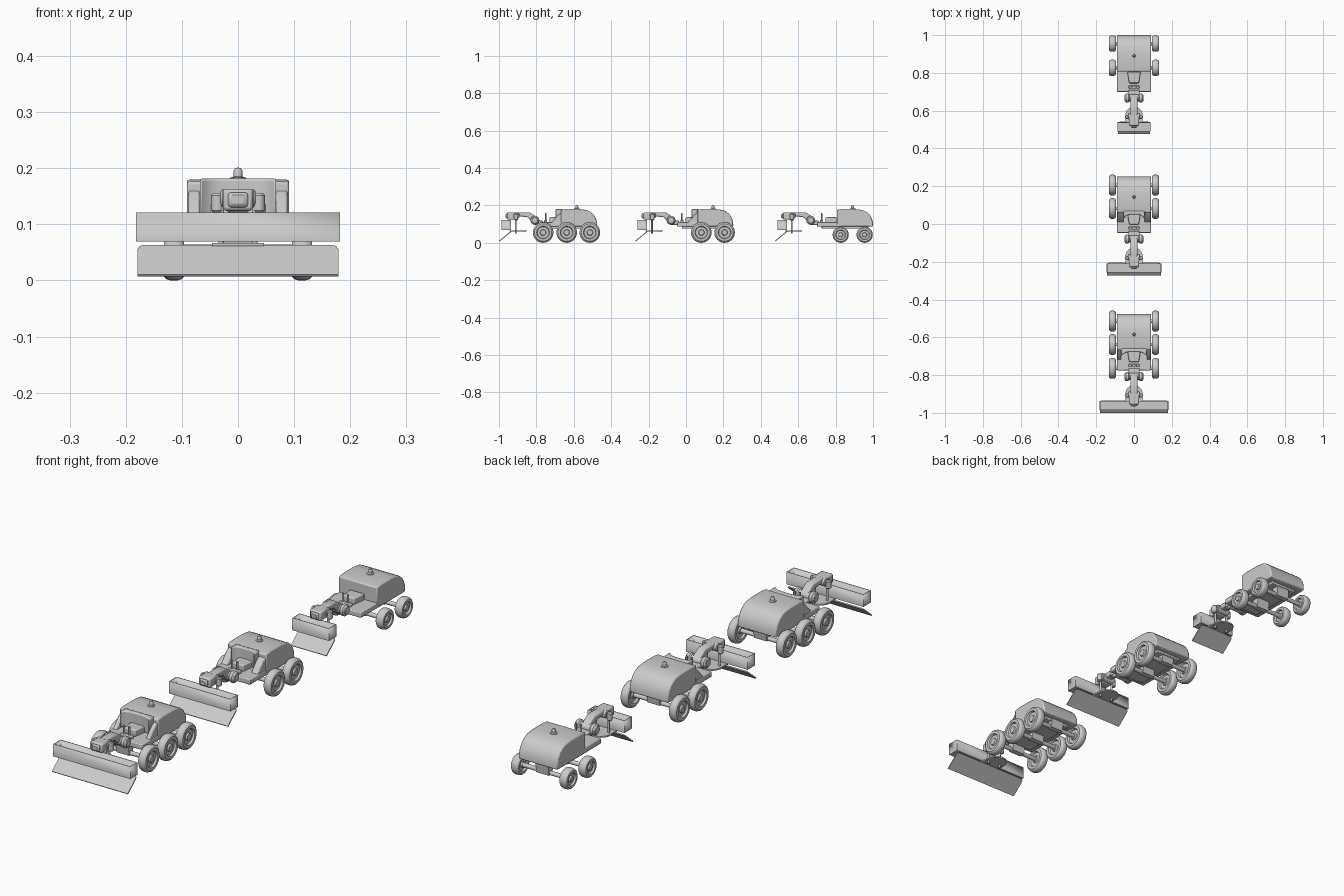
import bpy, bmesh, math
from mathutils import Matrix, Vector

if "Cube" in bpy.data.objects:
    bpy.data.objects.remove(bpy.data.objects["Cube"])

PI = math.pi


def finish(bm, name, bevel=0, seg=2, angle=35):
    bmesh.ops.recalc_face_normals(bm, faces=bm.faces)
    me = bpy.data.meshes.new(name)
    bm.to_mesh(me)
    bm.free()
    ob = bpy.data.objects.new(name, me)
    bpy.context.collection.objects.link(ob)
    ob.location.y = OFFSET
    if bevel:
        m = ob.modifiers.new("bevel", 'BEVEL')
        m.width, m.segments = bevel, seg
        m.limit_method, m.angle_limit = 'ANGLE', math.radians(40)
    bpy.ops.object.select_all(action='DESELECT')
    ob.select_set(True)
    bpy.context.view_layer.objects.active = ob
    bpy.ops.object.shade_smooth_by_angle(angle=math.radians(angle))
    return ob


def box(name, x0, x1, y0, y1, z0, z1, bevel=0, open_top=False):
    bm = bmesh.new()
    c = Vector(((x0 + x1) / 2, (y0 + y1) / 2, (z0 + z1) / 2))
    bmesh.ops.create_cube(bm, size=1, matrix=Matrix.Translation(c) @
                          Matrix.Diagonal((x1 - x0, y1 - y0, z1 - z0, 1)))
    if open_top:
        bm.normal_update()
        bmesh.ops.delete(bm, geom=[f for f in bm.faces if f.normal.z > .9], context='FACES')
    return finish(bm, name, bevel)


def prism(name, outline, depth, mat, bevel=0):
    """Outline in the local xy plane, extruded along local z both ways."""
    bm = bmesh.new()
    f = bm.faces.new([bm.verts.new((a, b, -depth / 2)) for a, b in outline])
    r = bmesh.ops.extrude_face_region(bm, geom=[f])
    bmesh.ops.translate(bm, vec=(0, 0, depth),
                        verts=[v for v in r['geom'] if isinstance(v, bmesh.types.BMVert)])
    bm.transform(mat)
    return finish(bm, name, bevel)


def side(name, outline, x0, x1, bevel=0):
    """Side-view (y, z) outline extruded across x."""
    m = Matrix(((0, 0, 1, (x0 + x1) / 2), (1, 0, 0, 0), (0, 1, 0, 0), (0, 0, 0, 1)))
    return prism(name, outline, x1 - x0, m, bevel)


def lathe(name, profile, loc, axis='Z', n=32):
    """Profile of (radius, height) pairs turned round an axis."""
    bm = bmesh.new()
    rings = []
    for r, h in profile:
        rings.append([bm.verts.new((r * math.cos(2 * PI * i / n), r * math.sin(2 * PI * i / n), h))
                      for i in range(n)])
    for a, b in zip(rings, rings[1:]):
        for i in range(n):
            bm.faces.new((a[i], a[(i + 1) % n], b[(i + 1) % n], b[i]))
    bm.faces.new(rings[0])
    bm.faces.new(rings[-1])
    rot = {'Z': Matrix(), 'X': Matrix.Rotation(PI / 2, 4, 'Y'), 'Y': Matrix.Rotation(-PI / 2, 4, 'X')}[axis]
    bm.transform(Matrix.Translation(loc) @ rot)
    return finish(bm, name)


def drum(name, r, length, loc, axis='X', c=.003, n=32):
    h = length / 2
    return lathe(name, [(r - c, -h), (r, -h + c), (r, h - c), (r - c, h)], loc, axis, n)


def rover(offset, tag, blade_w, axles, wheel_r, seat_w):
    global OFFSET
    OFFSET = offset

    # Wheels with dished hubs, and axles
    for k, y in enumerate(axles):
        drum(f"{tag}_axle_{k}", .009, .22, (0, y, wheel_r))
        side(f"{tag}_axle_hanger_{k}", [(y - .012, wheel_r - .008), (y + .012, wheel_r - .008),
             (y + .018, .088), (y - .018, .088)], -.03, .03)
        for s in (-1, 1):
            R, w = wheel_r, .018
            half = [(.001, -w * .9), (.25 * R, -w * .9), (.3 * R, -w * .55), (.56 * R, -w * .55),
                    (.62 * R, -w), (.84 * R, -w), (.95 * R, -w * .75), (R, -w * .35)]
            lathe(f"{tag}_wheel_{k}_{'L' if s < 0 else 'R'}",
                  half + [(r, -h) for r, h in reversed(half)], (s * .114, y, R), 'X', 40)

    # Chassis deck, underside pan and side rails
    box(f"{tag}_deck", -.09, .09, .225, .52, .086, .11, .004)
    box(f"{tag}_underside_pan", -.062, .062, .25, .5, .076, .088, .003)

    # Rear hood with sloping rounded back, gently crowned
    back = [(.49, .165), (.505, .152), (.517, .133), (.524, .112), (.525, .088)]
    side(f"{tag}_hood", [(.332, .1), (.332, .176), (.36, .18), (.43, .18), (.47, .175)] + back
         + [(.5, .086), (.36, .086)], -.091, .091, .005)
    lathe(f"{tag}_beacon", [(.014, .178), (.014, .183), (.008, .185), (.008, .195), (.005, .2), (.001, .201)],
          (0, .416, 0), n=20)

    # Seat cushion, console and control stick
    prism(f"{tag}_seat", [(-.035, .33), (-.026, .27), (.026, .27), (.035, .33)], .03,
          Matrix.Translation((0, 0, .122)), .005)
    box(f"{tag}_console", -.028, .028, .242, .258, .108, .122, .003)
    for s in (-1, 1):
        drum(f"{tag}_control_stick", .004, .04, (s * .012, .25, .138), 'Z', .001, 12)

    # Curved backrest and side bolsters
    if seat_w:
        n, outer, inner = 12, [], []
        for i in range(n + 1):
            t = -1 + 2 * i / n
            outer.append((t * seat_w, .34))
            inner.append((t * seat_w, .322 - .022 * t ** 4))
        prism(f"{tag}_backrest", inner + outer[::-1], .07,
              Matrix.Translation((0, 0, .147)), .005)
        for s in (-1, 1):
            a, b = sorted((s * seat_w, s * .088))
            side(f"{tag}_side_bolster", [(.34, .1), (.34, .165), (.318, .15), (.295, .125), (.28, .108)],
                 a, b, .003)

    # Shoulder joint in front of the deck
    box(f"{tag}_shoulder_mount", -.03, .03, .19, .235, .095, .118, .004)
    drum(f"{tag}_shoulder_barrel", .018, .1, (0, .192, .12))
    for s in (-1, 1):
        drum(f"{tag}_shoulder_cap", .024, .022, (s * .036, .192, .12), 'X', .005, 16)

    # Forearm bending forward from shoulder to wrist
    side(f"{tag}_forearm", [(.2, .108), (.207, .13), (.19, .147), (.165, .162), (.12, .163), (.08, .16),
         (.08, .138), (.12, .14), (.15, .138), (.172, .118)], -.018, .018, .005)

    # Wrist, side pistons and ring-fronted head
    drum(f"{tag}_wrist", .017, .062, (0, .095, .145))
    for s in (-1, 1):
        drum(f"{tag}_wrist_piston", .011, .035, (s * .037, .092, .138), 'Z', .004, 20)
    box(f"{tag}_head", -.027, .027, .045, .095, .124, .163, .006)
    bx = box(f"{tag}_head_ring", -.018, .018, .036, .048, .13, .157, .006)
    box(f"{tag}_head_lens", -.012, .012, .034, .038, .135, .152, .004)

    # Hanging post and half-round support plate
    for s in (-1, 1):
        drum(f"{tag}_post", .005, .085, (s * .03, .09, .093), 'Z', .001, 14)
    prism(f"{tag}_support_plate",
          [(.046 * math.cos(PI * i / 16), .1 + .046 * math.sin(PI * i / 16)) for i in range(17)]
          + [(-.046, .055), (.046, .055)], .006, Matrix.Translation((0, 0, .064)))

    # Open collecting tray
    tray = box(f"{tag}_tray", -blade_w, blade_w, .014, .064, .069, .121, 0, True)
    m = tray.modifiers.new("wall", 'SOLIDIFY')
    m.thickness, m.offset = .005, -1

    # Sloping scraper blade with rounded upper corners
    w, L = blade_w - .003, .082
    mat = Matrix.Translation((0, .002, .009)) @ Matrix.Rotation(math.radians(39.5), 4, 'X')
    prism(f"{tag}_blade", [(-w, 0), (w, 0), (w, L - .012), (w - .003, L - .004), (w - .01, L),
          (-w + .01, L), (-w + .003, L - .004), (-w, L - .012)], .005, mat)


rover(-1.0, "large_rover", .182, (.236, .362, .486), .055, .068)
rover(-.272, "medium_rover", .145, (.354, .478), .055, .055)
rover(.475, "small_rover", .087, (.352, .48), .043, 0)
